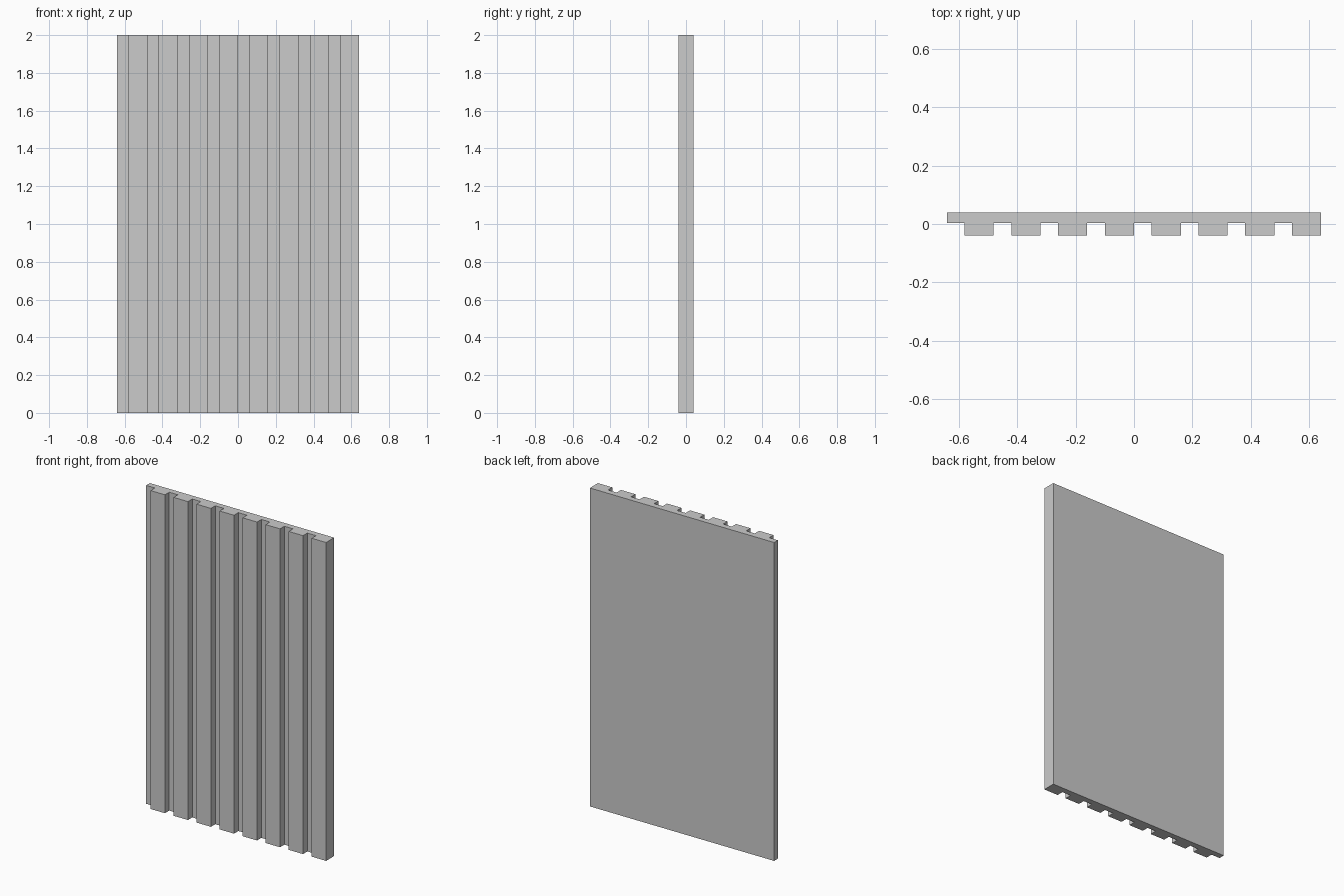
import bpy, bmesh

if "Cube" in bpy.data.objects:
    bpy.data.objects.remove(bpy.data.objects["Cube"])

HALF_W, HEIGHT = 0.64, 2.0
BACK, GROOVE, FRONT = 0.04, 0.003, -0.04
PITCH, GAP, COUNT = 0.16, 0.06, 8

# Cross-section: flat back, then a groove and a raised slat per pitch
profile = [(HALF_W, BACK), (-HALF_W, BACK)]
for i in range(COUNT):
    x0 = -HALF_W + i * PITCH
    x1 = x0 + GAP
    x2 = x0 + PITCH
    profile += [(x0, GROOVE), (x1, GROOVE), (x1, FRONT), (x2, FRONT)]

# Extrude the cross-section upwards into the panel
bm = bmesh.new()
base = bm.faces.new([bm.verts.new((x, y, 0)) for x, y in profile])
top = bmesh.ops.extrude_face_region(bm, geom=[base], use_keep_orig=True)["geom"]
bmesh.ops.translate(bm, vec=(0, 0, HEIGHT),
                    verts=[v for v in top if isinstance(v, bmesh.types.BMVert)])
bmesh.ops.recalc_face_normals(bm, faces=bm.faces)

mesh = bpy.data.meshes.new("slatted_panel")
bm.to_mesh(mesh)
bm.free()
panel = bpy.data.objects.new("slatted_panel", mesh)
bpy.context.collection.objects.link(panel)
